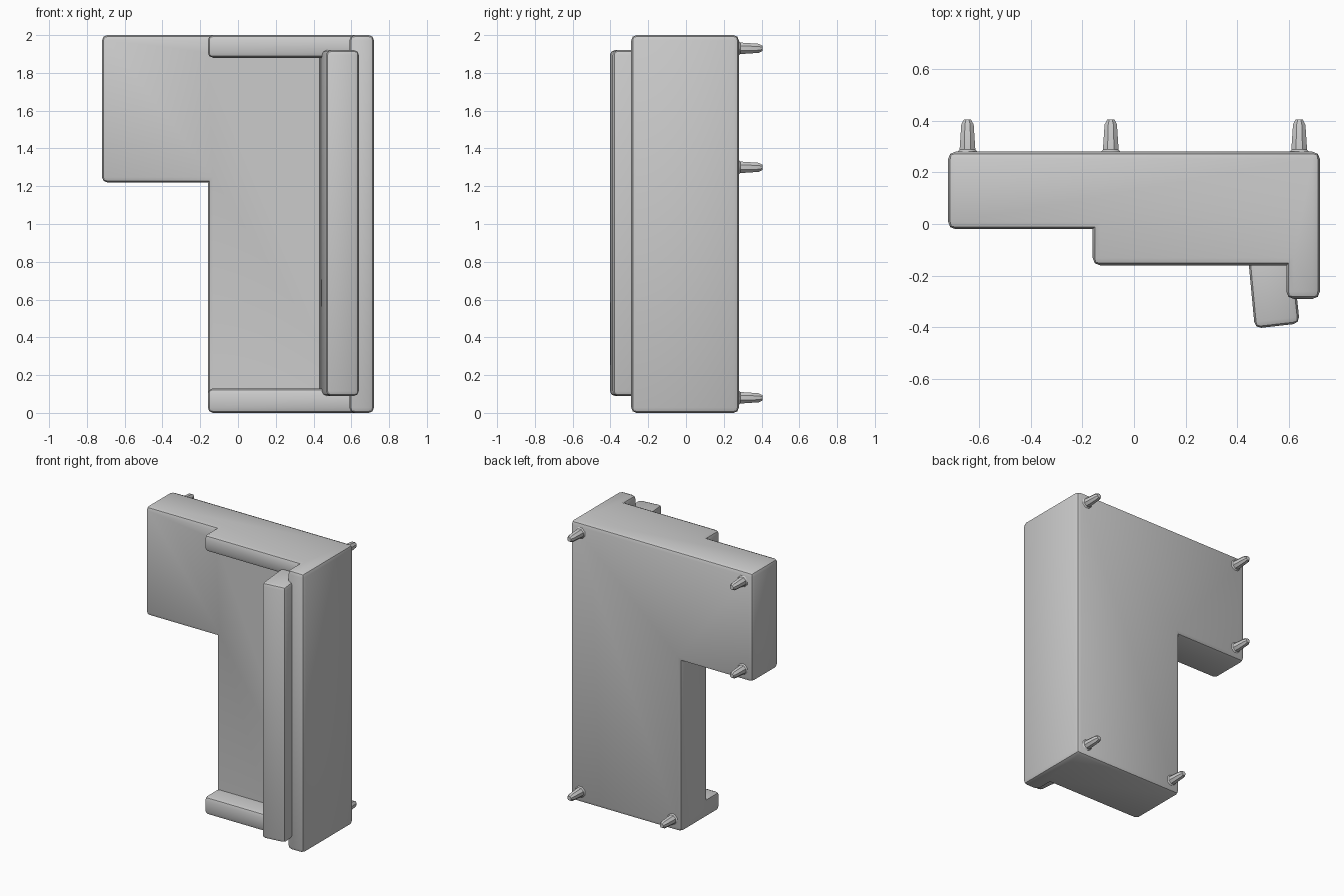
import bpy, bmesh, math
from mathutils import Matrix, Vector

if "Cube" in bpy.data.objects:
    bpy.data.objects.remove(bpy.data.objects["Cube"])


def finish(name, bm):
    bmesh.ops.recalc_face_normals(bm, faces=bm.faces)
    me = bpy.data.meshes.new(name)
    bm.to_mesh(me)
    bm.free()
    ob = bpy.data.objects.new(name, me)
    bpy.context.collection.objects.link(ob)
    return ob


def prism(pts, start, depth):
    """Extrude a closed 3D outline from its start to start + depth."""
    bm = bmesh.new()
    face = bm.faces.new([bm.verts.new(Vector(p) + Vector(start)) for p in pts])
    ext = bmesh.ops.extrude_face_region(bm, geom=[face])
    verts = [v for v in ext["geom"] if isinstance(v, bmesh.types.BMVert)]
    bmesh.ops.translate(bm, verts=verts, vec=depth)
    bmesh.ops.recalc_face_normals(bm, faces=bm.faces)
    return bm


def round_edges(bm, width, segments=2):
    """Bevel only the sharp outward edges."""
    bm.normal_update()
    edges = [e for e in bm.edges if len(e.link_faces) == 2
             and e.calc_face_angle(0) > 0.6 and e.is_convex]
    bmesh.ops.bevel(bm, geom=edges, offset=width, segments=segments,
                    profile=0.5, affect='EDGES', clamp_overlap=True)


def smooth(ob):
    bpy.ops.object.select_all(action='DESELECT')
    ob.select_set(True)
    bpy.context.view_layer.objects.active = ob
    bpy.ops.object.shade_smooth_by_angle(angle=math.radians(35))


def xz(pts):
    return [(x, 0, z) for x, z in pts]


# Frame: L-shaped block with the seat and arm levels carved out
outline = xz([(-.72, 2), (-.72, 1.22), (-.16, 1.22), (-.16, 0), (.72, 0), (.72, 2)])
body = finish("sofa_frame", prism(outline, (0, -.29, 0), (0, .57, 0)))
seat_area = xz([(-1, -1), (-.16, -1), (-.16, .13), (.59, .13),
                (.59, 1.88), (-.16, 1.88), (-.16, 3), (-1, 3)])
arm_area = xz([(-1.2, -1.2), (.59, -1.2), (.59, 3.2), (-1.2, 3.2)])
cutters = [finish("seat_cutter", prism(seat_area, (0, -1, 0), (0, .98, 0))),
           finish("arm_cutter", prism(arm_area, (0, -1.1, 0), (0, .94, 0)))]
for c in cutters:
    c.hide_render = True
    mod = body.modifiers.new("carve", 'BOOLEAN')
    mod.operation, mod.solver, mod.object = 'DIFFERENCE', 'EXACT', c
bpy.context.view_layer.update()
carved = body.evaluated_get(bpy.context.evaluated_depsgraph_get())
bm = bmesh.new()
bm.from_mesh(carved.to_mesh())
body.modifiers.clear()
for c in cutters:
    bpy.data.objects.remove(c)
bmesh.ops.remove_doubles(bm, verts=bm.verts, dist=1e-4)
bmesh.ops.dissolve_limit(bm, angle_limit=0.02, verts=bm.verts, edges=bm.edges)
round_edges(bm, .028)
bm.to_mesh(body.data)
bm.free()
smooth(body)

# Back cushion: leaning slab resting against the backrest
section = [(.43, 0, 0), (.468, -.405, 0), (.642, -.385, 0), (.60, 0, 0)]
bm = prism(section, (0, 0, .09), (0, 0, 1.83))
round_edges(bm, .025)
smooth(finish("back_cushion", bm))

# Legs: short tapered pegs with a flared foot plate
for i, (x, z) in enumerate([(.64, 1.93), (-.645, 1.93), (-.645, 1.30),
                            (.64, .08), (-.09, .08)]):
    bm = bmesh.new()
    rings = []
    for y, r in [(.265, .055), (.288, .033), (.385, .026), (.405, .015)]:
        rings.append([bm.verts.new((x + r * math.cos(a), y, z + r * math.sin(a)))
                      for a in [math.tau * k / 8 + math.pi / 8 for k in range(8)]])
    for lo, hi in zip(rings, rings[1:]):
        for k in range(8):
            bm.faces.new((lo[k], lo[(k + 1) % 8], hi[(k + 1) % 8], hi[k]))
    bm.faces.new(rings[0])
    bm.faces.new(rings[-1])
    smooth(finish(f"leg_{i + 1}", bm))
